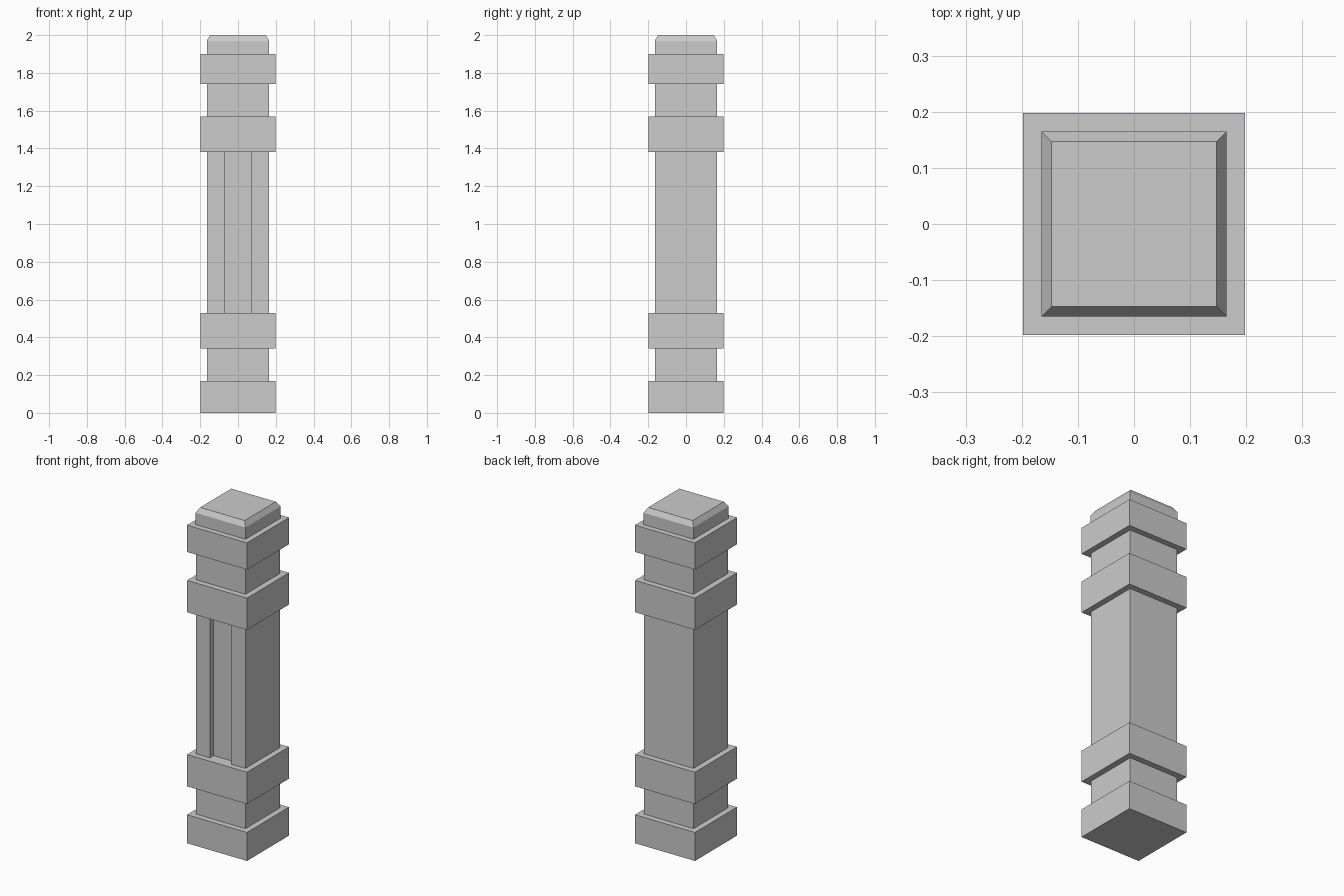
import bpy, bmesh

if "Cube" in bpy.data.objects:
    bpy.data.objects.remove(bpy.data.objects["Cube"])

WIDE, NARROW = 0.198, 0.163      # half widths of bands and necks
SHAFT_BOTTOM, SHAFT_TOP = 0.53, 1.38
GROOVE, DEPTH = 0.072, 0.036     # front channel half width and depth


def square(r):
    return [(-r, -r), (r, -r), (r, r), (-r, r)]


def loft(name, sections, capped=True):
    """Join horizontal outlines, given as (points, z), into one solid."""
    bm = bmesh.new()
    rings = [[bm.verts.new((x, y, z)) for x, y in pts] for pts, z in sections]
    for low, high in zip(rings, rings[1:]):
        n = len(low)
        for i in range(n):
            j = (i + 1) % n
            bm.faces.new((low[i], low[j], high[j], high[i]))
    if capped:
        bm.faces.new(rings[0][::-1])
        bm.faces.new(rings[-1])
    mesh = bpy.data.meshes.new(name)
    bm.to_mesh(mesh)
    bm.free()
    obj = bpy.data.objects.new(name, mesh)
    bpy.context.collection.objects.link(obj)
    return obj


def stepped(name, profile):
    return loft(name, [(square(r), z) for r, z in profile])


# Foot: base block, neck and lower band
stepped("pillar_foot", [
    (WIDE, 0), (WIDE, 0.17), (NARROW, 0.17), (NARROW, 0.34),
    (WIDE, 0.34), (WIDE, SHAFT_BOTTOM)])

# Shaft with a vertical channel down the front
channel = [(-NARROW, -NARROW), (-GROOVE, -NARROW),
           (-GROOVE, -NARROW + DEPTH), (GROOVE, -NARROW + DEPTH),
           (GROOVE, -NARROW), (NARROW, -NARROW),
           (NARROW, NARROW), (-NARROW, NARROW)]
loft("grooved_shaft", [(channel, SHAFT_BOTTOM), (channel, SHAFT_TOP)],
     capped=False)

# Head: two bands with a neck between, and a chamfered cap
stepped("pillar_head", [
    (WIDE, SHAFT_TOP), (WIDE, 1.57), (NARROW, 1.57), (NARROW, 1.74),
    (WIDE, 1.74), (WIDE, 1.90), (0.165, 1.90), (0.165, 1.97),
    (0.147, 2.0)])
